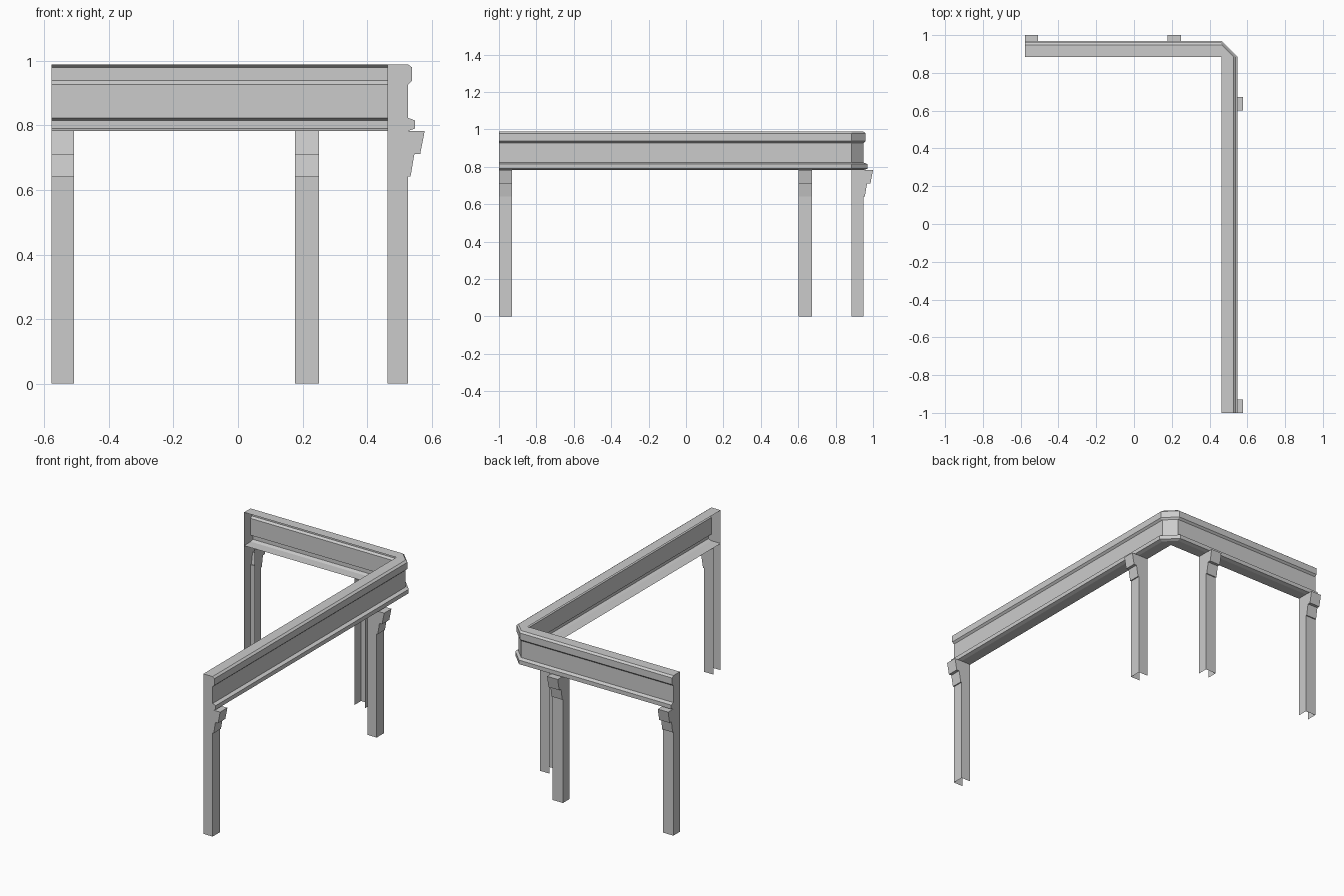
import bpy, bmesh

if "Cube" in bpy.data.objects:
    bpy.data.objects.remove(bpy.data.objects["Cube"])

CX, CY = 0.463, 0.885          # inner corner where the two arms meet
X0, Y0 = -0.578, -1.0          # free ends of the arms
ZB = 0.783                     # underside of the beam

# profiles are (distance outward from the inner line, height), open on the inside
BEAM = [(0, 0.989), (0.063, 0.989), (0.076, 0.979), (0.076, 0.938), (0.064, 0.927),
        (0.064, 0.823), (0.085, 0.815), (0.085, 0.79), (0.064, ZB), (0, ZB)]
FRONT = [(0.064, ZB), (0.115, ZB), (0.101, 0.711), (0.083, 0.711),
         (0.071, 0.641), (0.064, 0.641), (0.064, 0)]


def back(t, d, z):
    return (t, CY + d, z)


def side(t, d, z):
    return (CX + d, t, z)


def sweep(name, profile, stations, cap_extra=()):
    """Skin an open profile through the stations and cap both ends."""
    bm = bmesh.new()
    rows = [[bm.verts.new(arm(t, d, z)) for d, z in profile] for arm, t in stations]
    for a, b in zip(rows, rows[1:]):
        for i in range(len(profile) - 1):
            bm.faces.new((a[i], b[i], b[i + 1], a[i + 1]))
    for row, (arm, t) in ((rows[0], stations[0]), (rows[-1], stations[-1])):
        bm.faces.new(row + [bm.verts.new(arm(t, d, z)) for d, z in cap_extra])
    bmesh.ops.remove_doubles(bm, verts=bm.verts, dist=1e-5)
    bmesh.ops.recalc_face_normals(bm, faces=bm.faces)
    mesh = bpy.data.meshes.new(name)
    bm.to_mesh(mesh)
    bm.free()
    bpy.context.collection.objects.link(bpy.data.objects.new(name, mesh))


# moulded beam with a chamfered outer corner
sweep("corner_beam", BEAM, [(back, X0), (back, CX), (side, CY), (side, Y0)])

# hollow posts, each with a stepped bracket under the beam
for name, arm, a, b in (("back_end_post", back, X0, -0.507),
                        ("back_corner_post", back, 0.177, 0.25),
                        ("side_end_post", side, Y0, -0.929),
                        ("side_corner_post", side, 0.602, 0.673)):
    sweep(name, FRONT, [(arm, a), (arm, b)], [(0, 0), (0, ZB)])
